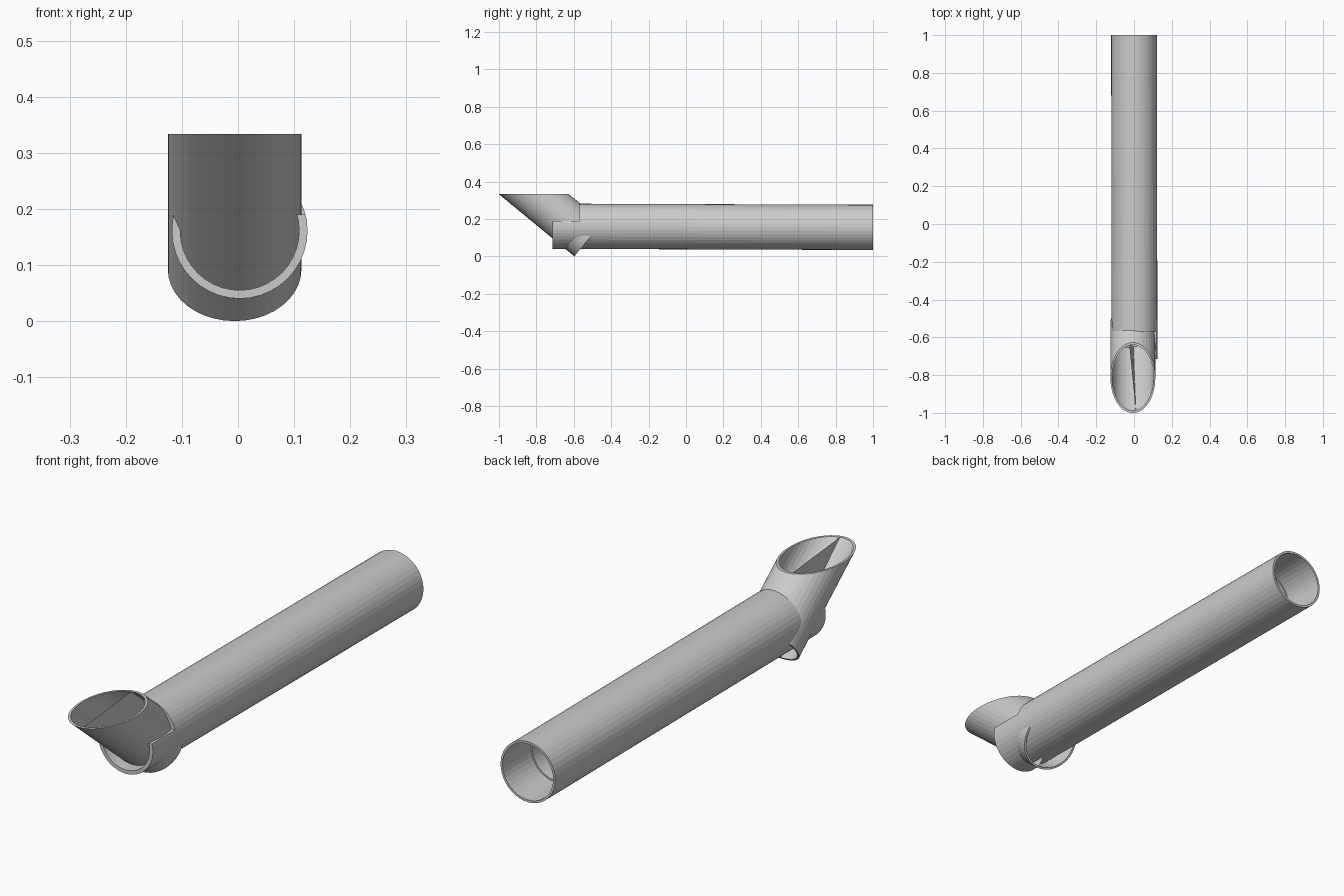
import bpy, bmesh, math
from mathutils import Vector

if "Cube" in bpy.data.objects:
    bpy.data.objects.remove(bpy.data.objects["Cube"])

SIDES = 40
TILT = math.radians(39.5)


def make_object(name, verts, faces):
    mesh = bpy.data.meshes.new(name)
    mesh.from_pydata([tuple(v) for v in verts], [], faces)
    bm = bmesh.new()
    bm.from_mesh(mesh)
    bmesh.ops.recalc_face_normals(bm, faces=bm.faces)
    bm.to_mesh(mesh)
    bm.free()
    obj = bpy.data.objects.new(name, mesh)
    bpy.context.collection.objects.link(obj)
    return obj


def tube(name, start, direction, r_out, r_in, start_cut, end_cut):
    """Hollow tube; each end lies on a plane given as (point, normal)."""
    d = direction.normalized()
    side = Vector((1, 0, 0))
    up = side.cross(d)

    def loop(r, cut):
        point, normal = cut
        pts = []
        for i in range(SIDES):
            a = 2 * math.pi * i / SIDES
            p = start + side * (r * math.cos(a)) + up * (r * math.sin(a))
            pts.append(p + d * ((point - p).dot(normal) / d.dot(normal)))
        return pts

    loops = [loop(r_out, start_cut), loop(r_out, end_cut),
             loop(r_in, end_cut), loop(r_in, start_cut)]
    verts = [v for ring in loops for v in ring]
    faces = []
    for k in range(4):
        a, b = k * SIDES, (k + 1) % 4 * SIDES
        for i in range(SIDES):
            j = (i + 1) % SIDES
            faces.append((a + i, a + j, b + j, b + i))
    return make_object(name, verts, faces)


# Long pipe and the sleeve inside it
Y = Vector((0, 1, 0))
front = Vector((0.003, -0.715, 0.161))
back = Vector((0, 1, 0.155))
sleeve_end = Vector((0, 0.82, 0.155))
main_pipe = tube("main_pipe", front, back - front, 0.121, 0.112,
                 (front, Y), (back, Y))
inner_sleeve = tube("inner_sleeve", front, back - front, 0.1122, 0.106,
                    (front, Y), (sleeve_end, Y))

# Notch at the upper front of the long pipe, where the spout passes through
bpy.ops.mesh.primitive_cube_add(size=1, location=(0, -0.72, 0.34))
cutter = bpy.context.object
cutter.name = "notch_cutter"
cutter.scale = (0.5, 0.3, 0.3)
bpy.context.view_layer.update()
for obj in (main_pipe, inner_sleeve):
    mod = obj.modifiers.new("notch", 'BOOLEAN')
    mod.operation = 'DIFFERENCE'
    mod.object = cutter
    mod.solver = 'EXACT'
    bpy.context.view_layer.objects.active = obj
    bpy.ops.object.modifier_apply(modifier=mod.name)
bpy.data.objects.remove(cutter)

# Slanted spout: square lower end, level upper mouth
R_OUT, R_IN, TOP = 0.119, 0.111, 0.333
axis = Vector((0, -math.cos(TILT), math.sin(TILT)))
across = Vector((0, math.sin(TILT), math.cos(TILT)))
base = Vector((-0.006, -0.597, 0)) + across * R_OUT
tube("slanted_spout", base, axis, R_OUT, R_IN,
     (base, axis), (Vector((0, 0, TOP)), Vector((0, 0, 1))))

# Thin divider down the middle of the spout
low = base - across * R_IN
high = base + across * R_IN
low_top = low + axis * ((TOP - low.z) / axis.z)
high_top = high + axis * ((TOP - high.z) / axis.z)
low_top.x, high_top.x = 0.01, -0.025
make_object("spout_divider", [low, low_top, high_top, high], [(0, 1, 2, 3)])
